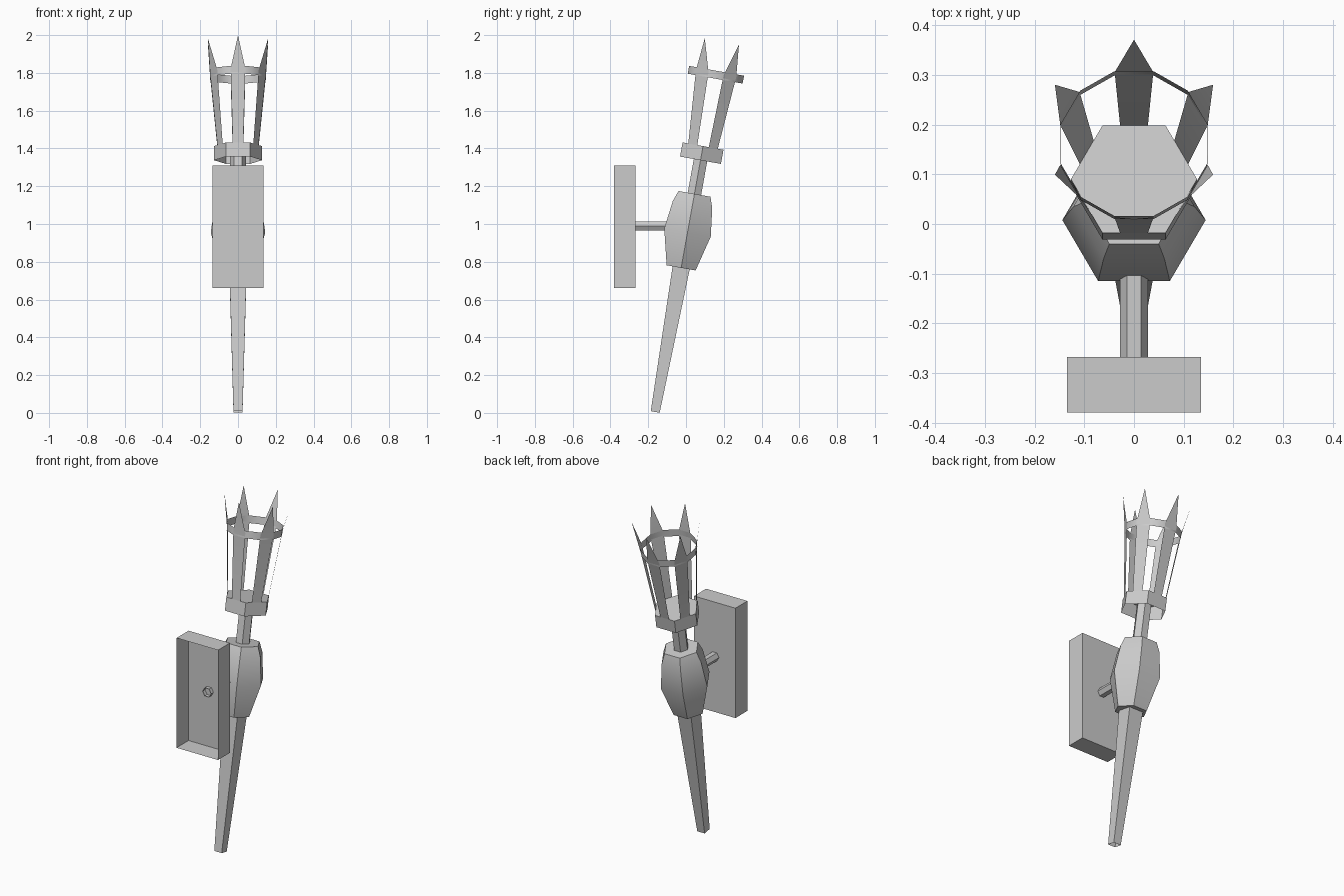
import bpy
import bmesh
from math import radians, sin, cos, pi
from mathutils import Matrix, Vector

cube = bpy.data.objects.get("Cube")
if cube:
    bpy.data.objects.remove(cube, do_unlink=True)

# One plain grey for everything
grey = bpy.data.materials.new("plain_grey")
grey.use_nodes = True
colour = (0.6, 0.6, 0.6, 1)
grey.diffuse_color = colour
grey.node_tree.nodes["Principled BSDF"].inputs["Base Color"].default_value = colour

# The torch leans back from its foot
LEAN = Matrix.Translation((0, -0.163, 0.005)) @ Matrix.Rotation(radians(-10.2), 4, "X")


def finish(name, bm, matrix):
    mesh = bpy.data.meshes.new(name)
    bm.to_mesh(mesh)
    bm.free()
    mesh.materials.append(grey)
    for face in mesh.polygons:
        face.use_smooth = True
    mesh.set_sharp_from_angle(angle=radians(30))
    obj = bpy.data.objects.new(name, mesh)
    bpy.context.collection.objects.link(obj)
    obj.matrix_world = matrix
    return obj


def lathe(name, profile, sides, turn=0.0, bottom=False, top=False, matrix=LEAN):
    """Sided solid from (height, distance to flat) pairs, optionally capped."""
    bm = bmesh.new()
    rings = []
    for height, flat in profile:
        radius = flat / cos(pi / sides)
        angles = [turn + 2 * pi * i / sides for i in range(sides)]
        rings.append([bm.verts.new((radius * cos(a), radius * sin(a), height)) for a in angles])
    for low, high in zip(rings, rings[1:]):
        for i in range(sides):
            j = (i + 1) % sides
            bm.faces.new((low[i], low[j], high[j], high[i]))
    if bottom:
        bm.faces.new(rings[0][::-1])
    if top:
        bm.faces.new(rings[-1])
    return finish(name, bm, matrix)


# Torch body
lathe("handle", [(0, 0.024), (0.78, 0.046)], 4, turn=pi / 4)
lathe("bulb", [(0.775, 0.078), (0.965, 0.125), (1.116, 0.106), (1.173, 0.086)], 6,
      bottom=True, top=True)
lathe("neck", [(1.17, 0.036), (1.43, 0.036)], 6)
lathe("cup", [(1.354, 0.11), (1.43, 0.11)], 6, top=True)

# Basket: thin pointed blades joined by a rail
bm = bmesh.new()
outline = [(-0.028, 0.11, 1.43), (0.028, 0.11, 1.43), (0.039, 0.149, 1.82), (-0.039, 0.149, 1.82)]
for i in range(6):
    spin = Matrix.Rotation(i * pi / 3, 3, "Z")
    a, b, c, d = [bm.verts.new(spin @ Vector(p)) for p in outline]
    tip = bm.verts.new(spin @ Vector((0, 0.184, 1.993)))
    bm.faces.new((b, a, d, c))
    bm.faces.new((c, d, tip))
finish("basket_blades", bm, LEAN)
lathe("basket_rail", [(1.793, 0.147), (1.835, 0.148)], 12, turn=pi / 12)

# Wall plate: a box open at the front
bm = bmesh.new()
bmesh.ops.create_cube(bm, size=1, matrix=Matrix.Diagonal((0.27, 0.112, 0.648, 1)))
bm.normal_update()
bmesh.ops.delete(bm, geom=[f for f in bm.faces if f.normal.y < -0.9], context="FACES")
finish("wall_plate", bm, Matrix.Translation((0, -0.324, 0.986)))

# Rod from the plate to the bulb
lathe("bracket_rod", [(0.09, 0.024), (0.29, 0.024)], 6,
      matrix=Matrix.Translation((0, 0, 0.99)) @ Matrix.Rotation(pi / 2, 4, "X"))
